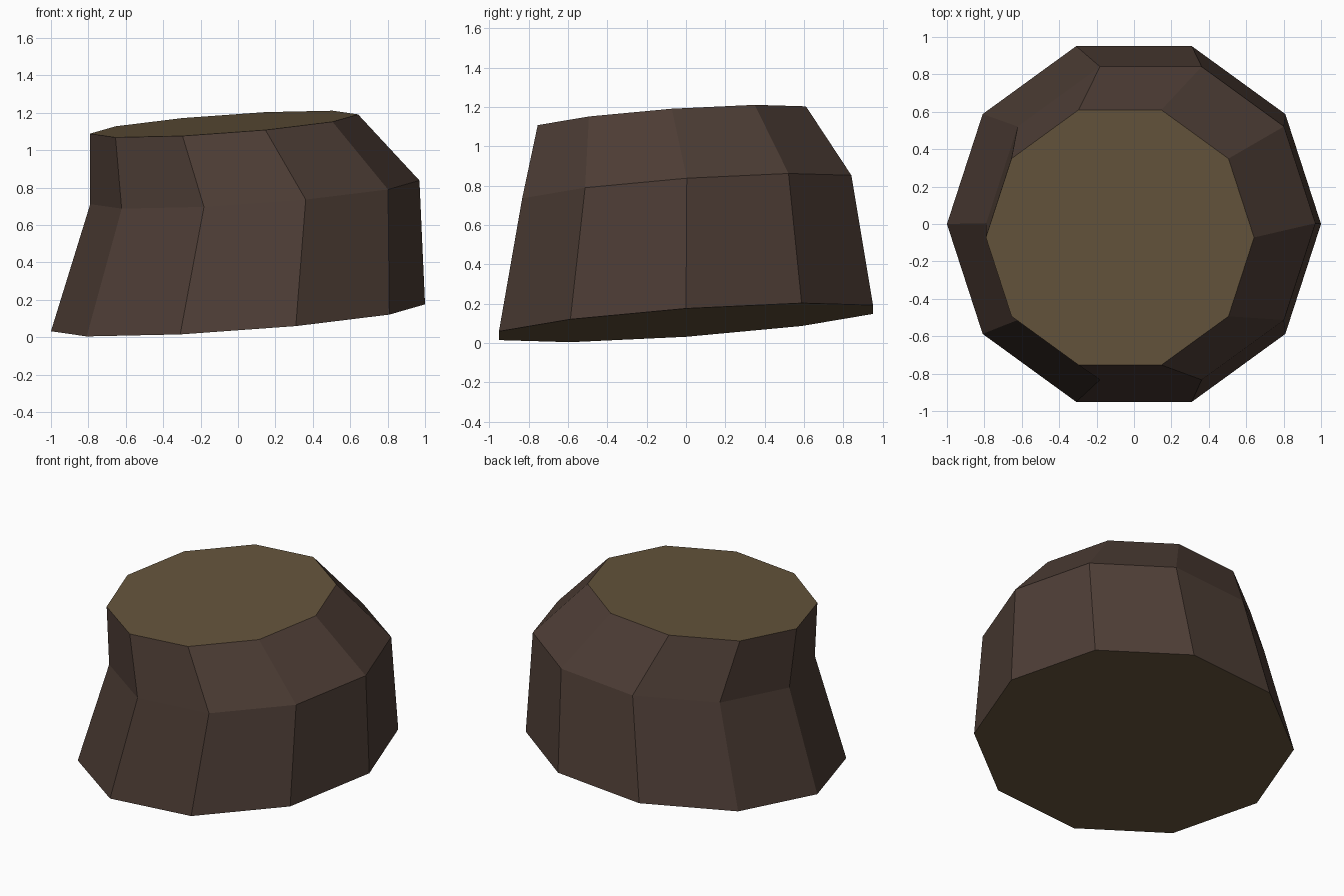
import bpy, bmesh, math

if "Cube" in bpy.data.objects:
    bpy.data.objects.remove(bpy.data.objects["Cube"])

def material(name, rgb):
    m = bpy.data.materials.new(name)
    m.diffuse_color = (*rgb, 1)
    m.use_nodes = True
    m.node_tree.nodes["Principled BSDF"].inputs["Base Color"].default_value = m.diffuse_color
    return m

# Leaning ten-sided stump: each ring is (centre x, centre y, centre z, radius)
RINGS = [(0, 0, 0.104, 1.0), (0.09, 0.004, 0.775, 0.88), (-0.075, -0.072, 1.14, 0.717)]
SIDES, TILT_X, TILT_Y = 10, 0.072, 0.07

bm = bmesh.new()
loops = []
for cx, cy, cz, r in RINGS:
    loop = []
    for i in range(SIDES):
        a = math.tau * i / SIDES
        dx, dy = r * math.cos(a), r * math.sin(a)
        loop.append(bm.verts.new((cx + dx, cy + dy, cz + TILT_X * dx + TILT_Y * dy)))
    loops.append(loop)

# Bark sides
for low, high in zip(loops, loops[1:]):
    for i in range(SIDES):
        j = (i + 1) % SIDES
        bm.faces.new((low[i], low[j], high[j], high[i]))

# Sawn wood at both ends
for cap in (loops[0][::-1], loops[-1]):
    bm.faces.new(cap).material_index = 1

mesh = bpy.data.meshes.new("stump")
bm.to_mesh(mesh)
bm.free()
mesh.materials.append(material("dark bark", (0.075, 0.047, 0.036)))
mesh.materials.append(material("cut wood", (0.130, 0.089, 0.045)))
bpy.context.collection.objects.link(bpy.data.objects.new("stump", mesh))
